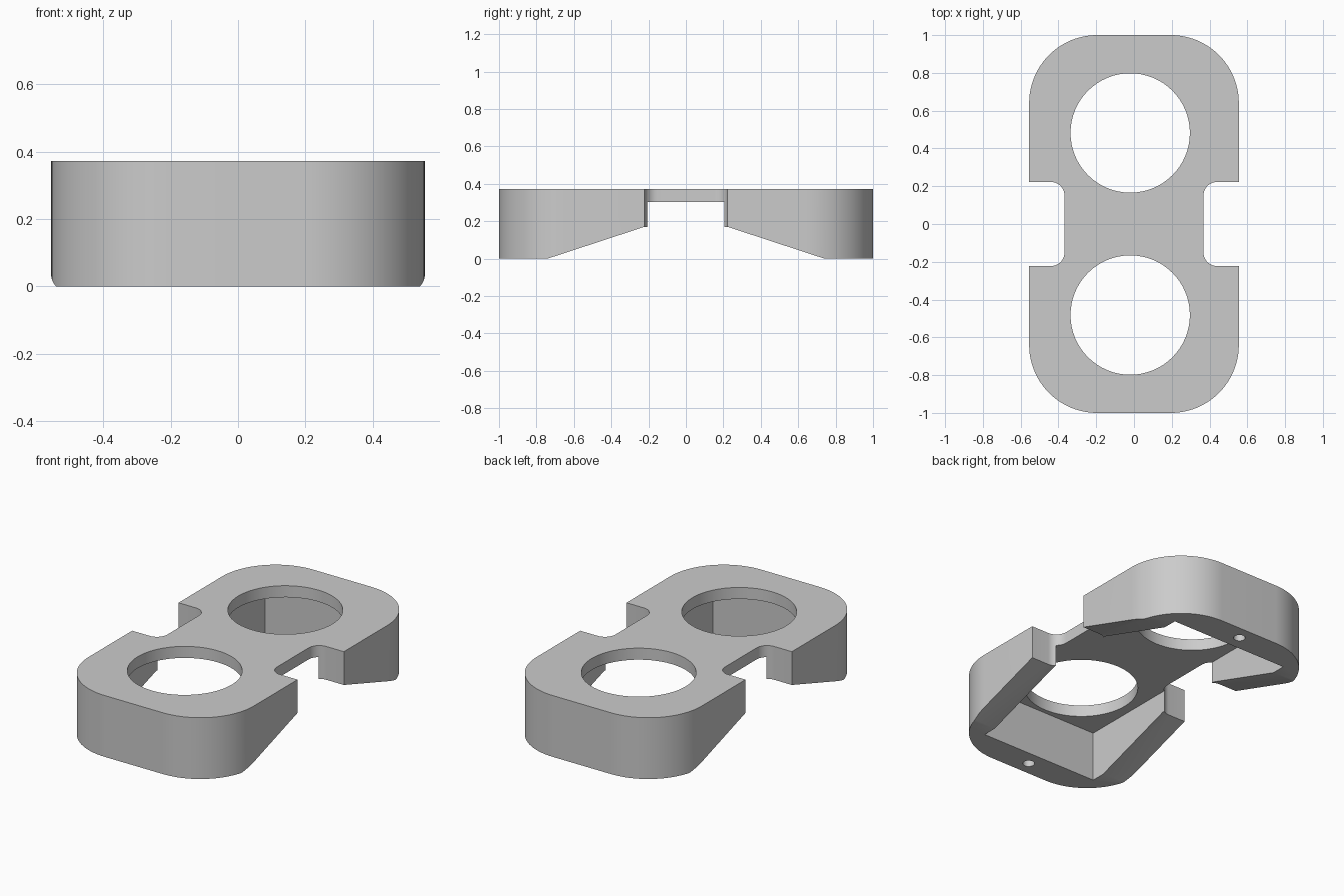
import bpy
import bmesh
from math import cos, sin, pi

if "Cube" in bpy.data.objects:
    bpy.data.objects.remove(bpy.data.objects["Cube"], do_unlink=True)

HALF_W, HALF_L, HEIGHT = 0.555, 1.0, 0.372
CORNER_R, NOTCH_X, NOTCH_Y, NOTCH_R = 0.36, 0.368, 0.222, 0.07
CEILING, RAMP_Y, RAMP_Z = 0.302, 0.74, 0.17

grey = bpy.data.materials.new("light grey")
grey.use_nodes = True
colour = (0.6, 0.6, 0.6, 1)
grey.diffuse_color = colour
grey.node_tree.nodes["Principled BSDF"].inputs["Base Color"].default_value = colour


def arc(cx, cy, r, start, end, steps):
    return [(cx + r * cos(start + (end - start) * i / steps),
             cy + r * sin(start + (end - start) * i / steps)) for i in range(steps + 1)]


def prism(name, points, axis, low, high):
    """Extrude a closed outline along z (points are x, y) or x (points are y, z)."""
    bm = bmesh.new()
    place = (lambda a, b: (a, b, low)) if axis == "z" else (lambda a, b: (low, a, b))
    face = bm.faces.new([bm.verts.new(place(a, b)) for a, b in points])
    moved = bmesh.ops.extrude_face_region(bm, geom=[face])["geom"]
    offset = (0, 0, high - low) if axis == "z" else (high - low, 0, 0)
    bmesh.ops.translate(bm, vec=offset,
                        verts=[v for v in moved if isinstance(v, bmesh.types.BMVert)])
    bmesh.ops.recalc_face_normals(bm, faces=bm.faces)
    mesh = bpy.data.meshes.new(name)
    bm.to_mesh(mesh)
    bm.free()
    mesh.materials.append(grey)
    obj = bpy.data.objects.new(name, mesh)
    bpy.context.collection.objects.link(obj)
    return obj


def cut(body, cutter):
    cutter.hide_render = True
    bpy.context.view_layer.objects.active = body
    mod = body.modifiers.new("cut", "BOOLEAN")
    mod.operation, mod.solver, mod.object = "DIFFERENCE", "EXACT", cutter
    bpy.ops.object.modifier_apply(modifier=mod.name)
    bpy.data.objects.remove(cutter, do_unlink=True)


# Rounded body outline with a filleted notch: one quarter, mirrored around
quarter = [(NOTCH_X, NOTCH_Y - NOTCH_R)]
quarter += arc(NOTCH_X + NOTCH_R, NOTCH_Y - NOTCH_R, NOTCH_R, pi, pi / 2, 10)[1:]
quarter += [(HALF_W, NOTCH_Y)]
quarter += arc(HALF_W - CORNER_R, HALF_L - CORNER_R, CORNER_R, 0, pi / 2, 24)
back = quarter + [(-x, y) for x, y in reversed(quarter)]
outline = back + [(-x, -y) for x, y in back]
body = prism("holder_body", outline, "z", 0, HEIGHT)

# Hollow underside
cut(body, prism("cavity_cutter", [(-0.395, -0.825), (0.395, -0.825), (0.395, 0.825), (-0.395, 0.825)],
                "z", -0.2, CEILING))

# Ramped lower edges rising to the notches
slope = RAMP_Z / (RAMP_Y - NOTCH_Y)
reach = RAMP_Y + 0.1 / slope
cut(body, prism("ramp_cutter", [(-reach, -0.1), (reach, -0.1), (NOTCH_Y, RAMP_Z), (-NOTCH_Y, RAMP_Z)],
                "x", -1, 1))

# Large round openings and small blind holes at each end
for side in (-1, 1):
    cut(body, prism("opening_cutter", arc(-0.02, side * 0.482, 0.316, 0, 2 * pi, 64)[:-1],
                    "z", 0.1, 0.6))
    cut(body, prism("pin_hole_cutter", arc(0, side * 0.915, 0.033, 0, 2 * pi, 24)[:-1],
                    "z", -0.1, 0.2))

bpy.ops.object.select_all(action="DESELECT")
body.select_set(True)
bpy.context.view_layer.objects.active = body
bpy.ops.object.shade_smooth_by_angle(angle=pi / 6)
